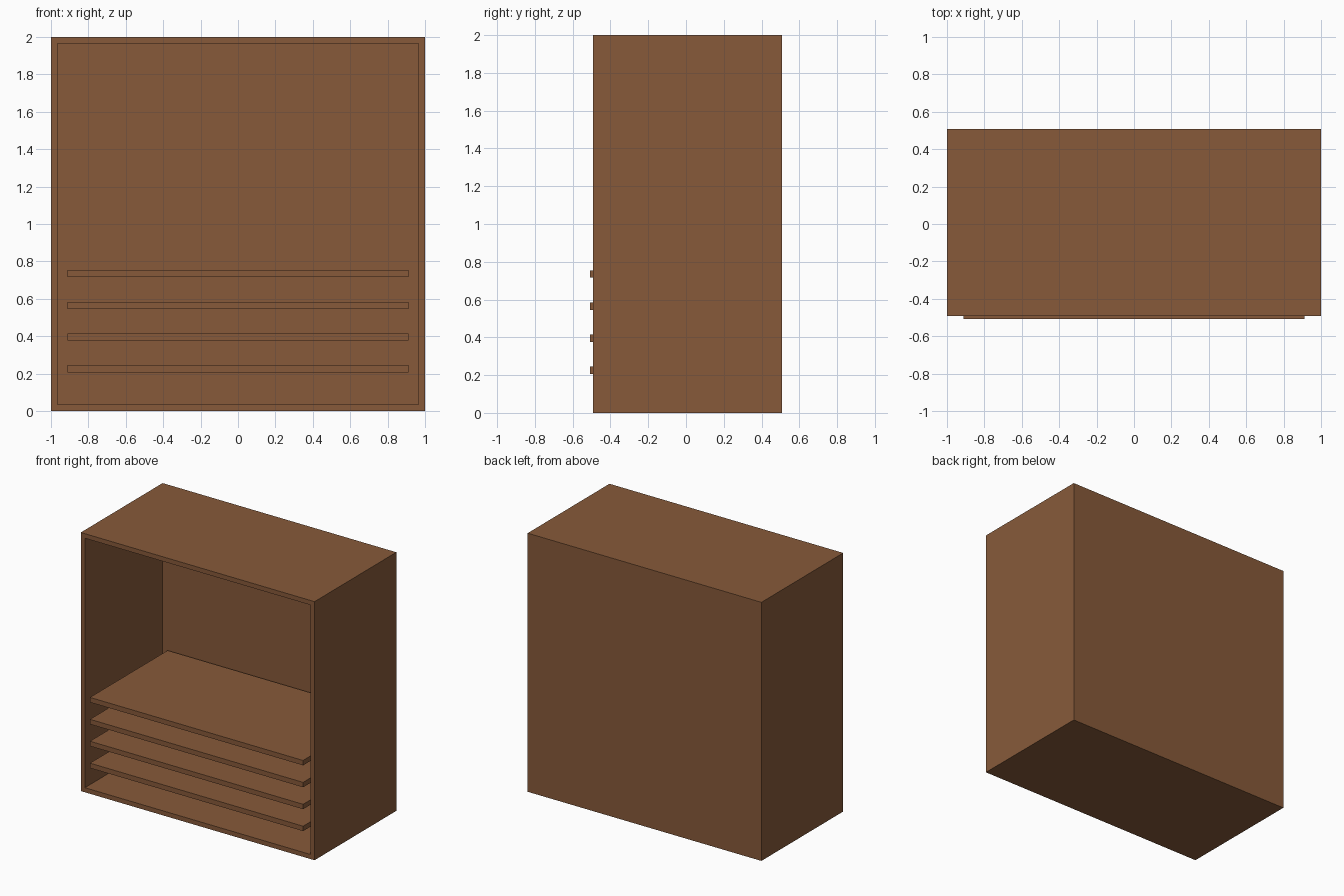
import bpy, bmesh
from mathutils import Vector

if "Cube" in bpy.data.objects:
    bpy.data.objects.remove(bpy.data.objects["Cube"])

wood = bpy.data.materials.new("brown wood")
wood.diffuse_color = (0.242, 0.102, 0.042, 1)
wood.use_nodes = True
wood.node_tree.nodes["Principled BSDF"].inputs["Base Color"].default_value = wood.diffuse_color


def box(name, lo, hi, edit=None):
    """Axis-aligned box between two corners, with an optional bmesh edit."""
    lo, hi = Vector(lo), Vector(hi)
    bm = bmesh.new()
    bmesh.ops.create_cube(bm, size=1)
    bmesh.ops.scale(bm, vec=hi - lo, verts=bm.verts)
    bmesh.ops.translate(bm, vec=(lo + hi) / 2, verts=bm.verts)
    bm.normal_update()
    if edit:
        edit(bm)
    mesh = bpy.data.meshes.new(name)
    bm.to_mesh(mesh)
    bm.free()
    mesh.materials.append(wood)
    obj = bpy.data.objects.new(name, mesh)
    bpy.context.collection.objects.link(obj)
    return obj


def hollow_front(bm):
    """Inset the front face and push it back to form the cavity."""
    front = min(bm.faces, key=lambda f: f.calc_center_median().y)
    bmesh.ops.inset_region(bm, faces=[front], thickness=WALL)
    new = bmesh.ops.extrude_discrete_faces(bm, faces=[front])["faces"][0]
    bmesh.ops.translate(bm, vec=(0, DEPTH - WALL, 0), verts=new.verts)
    bmesh.ops.recalc_face_normals(bm, faces=bm.faces)


WALL, DEPTH, FRONT = 0.05, 1.0, -0.493

# Open-fronted cabinet
box("cabinet", (-1, FRONT, 0), (1, FRONT + DEPTH, 2), hollow_front)

# Four evenly spaced shelves, slightly proud of the front
for i in range(4):
    z = 0.226 + i * 0.1695
    box(f"shelf_{i + 1}", (-0.912, -0.507, z - 0.019), (0.912, 0.443, z + 0.019))
